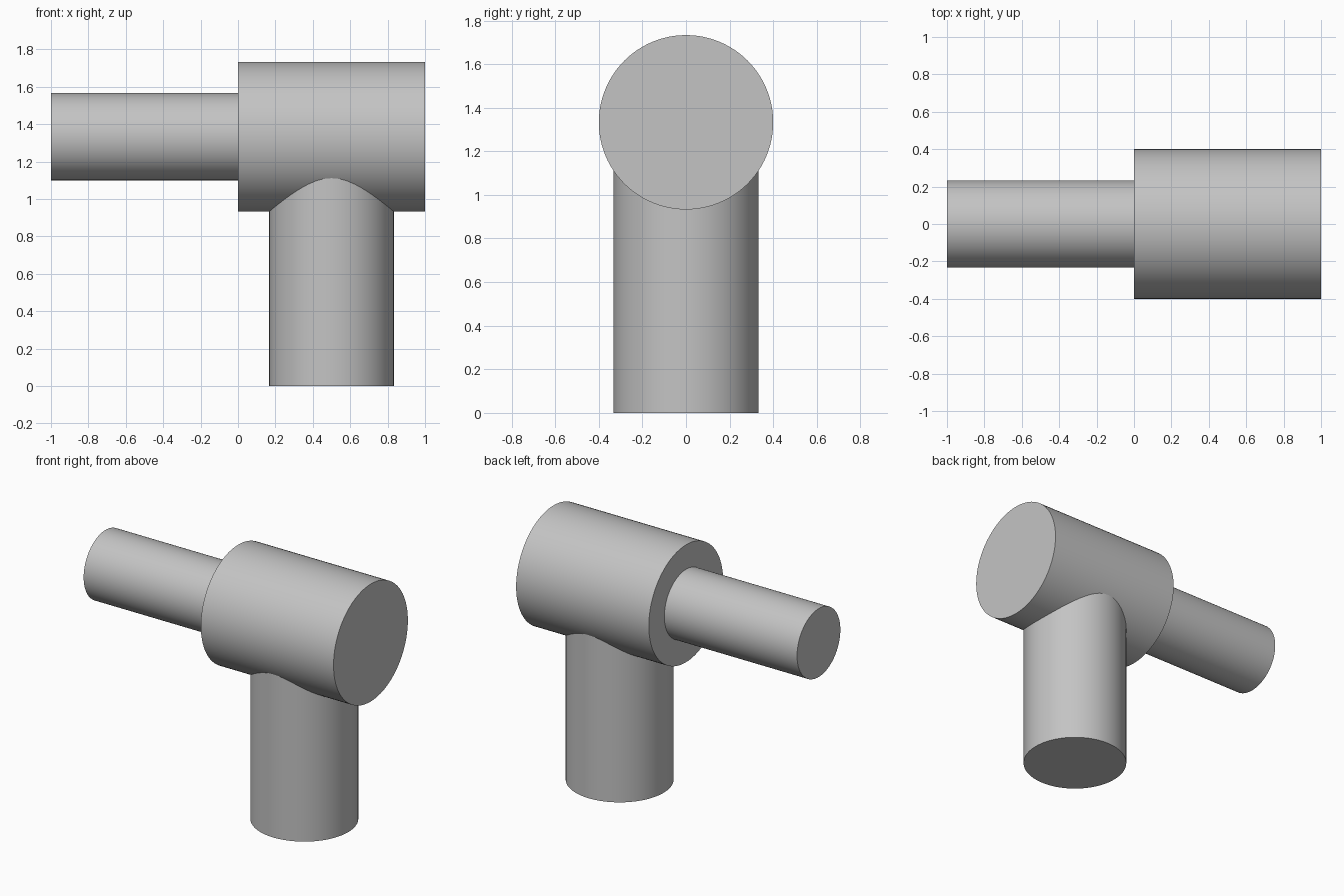
import bpy
import math

if "Cube" in bpy.data.objects:
    bpy.data.objects.remove(bpy.data.objects["Cube"], do_unlink=True)

GREY = (0.55, 0.55, 0.55, 1.0)
grey = bpy.data.materials.new("plain grey")
grey.use_nodes = True
grey.diffuse_color = GREY
grey.node_tree.nodes["Principled BSDF"].inputs["Base Color"].default_value = GREY

AXIS_Z = 1.333


def cylinder(name, radius, start, length, along_x):
    """Smooth-sided capped cylinder growing from start along +x or +z."""
    x, y, z = start
    centre = (x + length / 2, y, z) if along_x else (x, y, z + length / 2)
    turn = (0, math.pi / 2, 0) if along_x else (0, 0, 0)
    bpy.ops.mesh.primitive_cylinder_add(
        vertices=96, radius=radius, depth=length, location=centre, rotation=turn)
    part = bpy.context.object
    part.name = part.data.name = name
    part.data.materials.append(grey)
    bpy.ops.object.shade_smooth_by_angle(angle=math.radians(30))
    return part


# Wide horizontal barrel
cylinder("barrel", 0.4, (0, 0, AXIS_Z), 1.0, True)
# Narrow horizontal shaft, butting against the barrel end
cylinder("shaft", 0.233, (-1, 0, AXIS_Z), 1.0, True)
# Upright leg, its top hidden just inside the barrel
cylinder("leg", 0.333, (0.5, 0, 0), 1.13, False)
